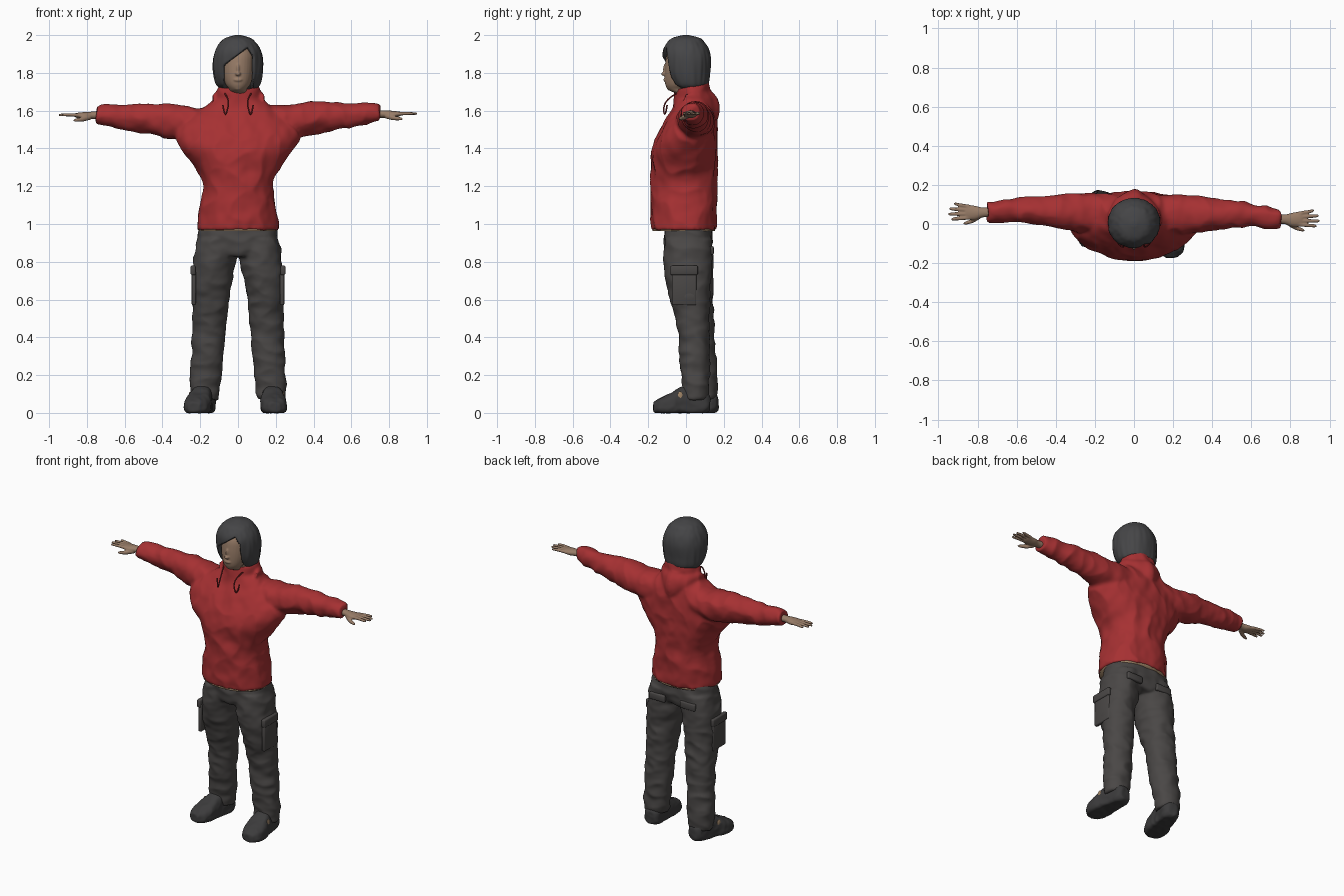
import bpy
import bmesh
import math
from mathutils import Matrix, Vector, noise

if "Cube" in bpy.data.objects:
    bpy.data.objects.remove(bpy.data.objects["Cube"])


def material(name, r, g, b):
    mat = bpy.data.materials.new(name)
    mat.use_nodes = True
    mat.diffuse_color = (r, g, b, 1)
    bsdf = mat.node_tree.nodes["Principled BSDF"]
    bsdf.inputs["Base Color"].default_value = (r, g, b, 1)
    bsdf.inputs["Roughness"].default_value = .8
    return mat


RED = material("jacket red", .38, .03, .032)
DARK_RED = material("seam dark red", .2, .02, .022)
GREY = material("trouser grey", .068, .063, .061)
HAIR = material("hair charcoal", .06, .06, .063)
SKIN = material("skin", .31, .2, .135)
SHADE = material("lip and eye brown", .2, .12, .08)
SHOE = material("shoe black", .045, .044, .045)
TAN = material("lining tan", .36, .24, .14)


def spline(rows, steps):
    """Catmull-Rom interpolation of cross-section rows."""
    out = []
    for i in range(len(rows) - 1):
        p0, p1 = rows[max(i - 1, 0)], rows[i]
        p2, p3 = rows[i + 1], rows[min(i + 2, len(rows) - 1)]
        for k in range(steps):
            t = k / steps
            out.append([b + t * ((c - a) + t * (2 * a - 5 * b + 4 * c - d
                        + t * (3 * b - a - 3 * c + d))) / 2
                        for a, b, c, d in zip(p0, p1, p2, p3)])
    return out + [list(rows[-1])]


def loft(bm, axis, rows, seg=32, power=2, steps=4):
    """Closed skin over rows (position, centre, centre, half size, half size)."""
    rings, verts = [], []
    for t, u, v, a, b in spline(rows, steps):
        ring = []
        for k in range(seg):
            ang = math.tau * k / seg
            c, s = math.cos(ang), math.sin(ang)
            p = u + a * math.copysign(abs(c) ** (2 / power), c)
            q = v + b * math.copysign(abs(s) ** (2 / power), s)
            co = {"x": (t, p, q), "y": (p, t, q), "z": (p, q, t)}[axis]
            ring.append(bm.verts.new(co))
        rings.append(ring)
        verts += ring
    for lo, hi in zip(rings, rings[1:]):
        for k in range(seg):
            j = (k + 1) % seg
            bm.faces.new((lo[k], lo[j], hi[j], hi[k]))
    bm.faces.new(rings[0])
    bm.faces.new(rings[-1])
    return verts


def ball(bm, loc, size):
    m = Matrix.Translation(loc) @ Matrix.Diagonal((*size, 1))
    bmesh.ops.create_uvsphere(bm, u_segments=20, v_segments=12, radius=1, matrix=m)


def finish(name, bm, mats, voxel=0, fold=None, paint=None):
    """Make the object; optionally fuse it, add cloth folds and paint faces."""
    bmesh.ops.recalc_face_normals(bm, faces=bm.faces)
    mesh = bpy.data.meshes.new(name)
    bm.to_mesh(mesh)
    bm.free()
    obj = bpy.data.objects.new(name, mesh)
    bpy.context.collection.objects.link(obj)
    if voxel:
        mod = obj.modifiers.new("fuse", "REMESH")
        mod.mode, mod.voxel_size = "VOXEL", voxel
        graph = bpy.context.evaluated_depsgraph_get()
        obj.data = bpy.data.meshes.new_from_object(obj.evaluated_get(graph))
        obj.modifiers.clear()
    bm = bmesh.new()
    bm.from_mesh(obj.data)
    if voxel:
        for _ in range(3):
            bmesh.ops.smooth_vert(bm, verts=bm.verts, factor=.5,
                                  use_axis_x=True, use_axis_y=True, use_axis_z=True)
    bm.normal_update()
    if fold:
        moves = [(v, v.normal * fold(v.co)) for v in bm.verts]
        for v, d in moves:
            v.co += d
        bm.normal_update()
    for f in bm.faces:
        f.smooth = True
        f.material_index = paint(f.calc_center_median(), f.normal) if paint else 0
    bm.to_mesh(obj.data)
    bm.free()
    obj.data.materials.clear()
    for m in mats:
        obj.data.materials.append(m)
    return obj


def cloth(amount, fx, fy, fz):
    """Ridged noise that reads as creases."""
    def fold(co):
        p = Vector((co.x * fx, co.y * fy, co.z * fz))
        ridge = .5 - 2 * abs(noise.noise(p))
        return amount * (ridge + .5 * noise.noise(p * 2.3))
    return fold


def box(name, loc, size, turn, mat):
    bm = bmesh.new()
    m = Matrix.Translation(loc) @ Matrix.Rotation(turn, 4, "Z") @ Matrix.Diagonal((*size, 1))
    bmesh.ops.create_cube(bm, size=1, matrix=m)
    bmesh.ops.bevel(bm, geom=bm.edges[:], offset=.007, segments=2, affect="EDGES", profile=.5)
    return finish(name, bm, [mat])


# Jacket: body, collar, folded hood and both sleeves fused together
bm = bmesh.new()
loft(bm, "z", [(.97, 0, -.012, .215, .172), (1.08, 0, -.012, .205, .175),
               (1.2, 0, -.012, .185, .175), (1.3, 0, -.01, .225, .175),
               (1.4, 0, -.007, .3, .172), (1.48, 0, .01, .33, .155),
               (1.55, 0, .025, .28, .135), (1.61, 0, .035, .2, .11),
               (1.66, 0, .03, .12, .09)], 48, 2.2)
collar = loft(bm, "z", [(1.6, 0, .03, .13, .1), (1.67, 0, .03, .118, .095),
                        (1.73, 0, .03, .105, .088), (1.74, 0, .03, .09, .075),
                        (1.69, 0, .03, .08, .065)], 40)
for v in collar:
    v.co.z += (v.co.y - .03) * .3
loft(bm, "x", [(-.135, .01, 1.66, .02, .03), (-.1, .07, 1.64, .045, .055),
               (0, .12, 1.615, .065, .085), (.1, .07, 1.64, .045, .055),
               (.135, .01, 1.66, .02, .03)], 24)
for side in (1, -1):
    back, drop = (0, 0) if side > 0 else (.05, .01)
    arm = [(.1, .05, 1.53, .1, .1), (.25, .05, 1.54, .1, .095),
           (.36, .05, 1.553, .09, .092), (.46, .05, 1.565, .072, .08),
           (.56, .048, 1.572, .065, .07), (.66, .038, 1.583, .058, .06),
           (.72, .03, 1.588, .054, .053), (.75, .027, 1.588, .05, .046)]
    loft(bm, "x", [(side * x, y + back * (x - .1), z - drop, a, b)
                   for x, y, z, a, b in arm], 32)


def jacket_paint(c, n):
    zip_line = abs(c.x) < .006 and c.z < 1.7
    pocket = abs(abs(c.x) - .145) < .006 and 1.04 < c.z < 1.22
    return int(n.y < -.3 and (zip_line or pocket))


finish("jacket", bm, [RED, DARK_RED], .009, cloth(.009, 9, 7, 7), jacket_paint)

# Lining strip showing under the hem
bm = bmesh.new()
loft(bm, "z", [(.962, 0, -.012, .208, .165), (.985, 0, -.012, .208, .165)], 48, 2.2)
finish("jacket_lining", bm, [TAN])

# Hood cords hanging in loops
for side, name in ((1, "left"), (-1, "right")):
    curve = bpy.data.curves.new(name + "_hood_cord", "CURVE")
    curve.dimensions, curve.bevel_depth = "3D", .004
    path = [(.07, -.05, 1.69), (.045, -.11, 1.66), (.055, -.125, 1.6),
            (.07, -.11, 1.56), (.08, -.1, 1.63)]
    line = curve.splines.new("NURBS")
    line.points.add(len(path) - 1)
    line.use_endpoint_u = True
    for point, (x, y, z) in zip(line.points, path):
        point.co = (side * x, y, z, 1)
    curve.materials.append(DARK_RED)
    bpy.context.collection.objects.link(bpy.data.objects.new(curve.name, curve))

# Trousers: hips and two legs, the right one set further back
bm = bmesh.new()
loft(bm, "z", [(.83, 0, .01, .17, .11), (.87, 0, .012, .215, .125),
               (.93, 0, .012, .212, .128), (1, 0, .01, .2, .125)], 40, 2.4)
leg = [(.92, .11, .012, .105, .125), (.8, .125, .01, .112, .127),
       (.7, .138, .012, .105, .118), (.6, .145, .022, .098, .105),
       (.5, .15, .035, .09, .09), (.4, .157, .04, .087, .082),
       (.3, .163, .045, .085, .08), (.2, .172, .05, .084, .074),
       (.12, .175, .05, .08, .07), (.07, .176, .05, .07, .064)]
for side in (1, -1):
    lag = 0 if side > 0 else .055
    loft(bm, "z", [(z, side * x, y + lag * (.92 - z), a, b)
                   for z, x, y, a, b in leg], 32, 2.2)
finish("trousers", bm, [GREY], .009, cloth(.008, 7, 7, 11))

for side, name in ((1, "left"), (-1, "right")):
    lag = 0 if side > 0 else .012
    # Cargo pockets with flaps, and seat pocket flaps
    box(name + "_cargo_pocket", (side * .234, lag - .01, .66), (.022, .13, .18), 0, GREY)
    box(name + "_cargo_flap", (side * .238, lag - .01, .755), (.026, .145, .05), 0, GREY)
    box(name + "_seat_flap", (side * .11, .136, .86), (.11, .022, .045), 0, GREY)

    # Shoe
    bm = bmesh.new()
    loft(bm, "y", [(.147, 0, .05, .03, .04), (.12, 0, .055, .052, .06),
                   (.05, 0, .06, .055, .085), (0, 0, .06, .06, .08),
                   (-.06, 0, .045, .07, .06), (-.12, 0, .035, .06, .042),
                   (-.152, 0, .03, .03, .026)], 28, 2.6)
    place = Matrix.Translation((side * .183, -.02, 0)) if side > 0 else \
        Matrix.Translation((side * .197, .025, 0))
    turn = Matrix.Rotation(.08 if side > 0 else -.25, 4, "Z")
    for v in bm.verts:
        # Sole welt flares outward below the upper
        v.co.z = max(v.co.z, 0)
        v.co.x *= 1.06 if v.co.z < .03 else 1
    bm.transform(place @ turn)
    finish(name + "_shoe", bm, [SHOE], .006, cloth(.003, 16, 16, 16))
    bm = bmesh.new()
    ball(bm, (.056, -.015, .09), (.005, .014, .022))
    bm.transform(place @ turn @ Matrix.Scale(side, 4, (1, 0, 0)))
    finish(name + "_shoe_patch", bm, [TAN])

    # Hand: palm, four fingers and thumb
    bm = bmesh.new()
    palm = [(.7, .027, 1.583, .026, .022), (.77, .024, 1.582, .025, .02),
            (.81, .022, 1.58, .036, .02), (.85, .025, 1.582, .038, .014),
            (.862, .026, 1.583, .034, .01)]
    loft(bm, "x", palm, 20)
    for i, tip in enumerate((.935, .95, .945, .922)):
        y = -.003 + i * .019
        loft(bm, "x", [(.84, y, 1.583, .01, .01), (.89, y + (i - 1) * .004, 1.585, .0095, .009),
                       (tip - .008, y + (i - 1) * .007, 1.584, .008, .007),
                       (tip, y + (i - 1) * .008, 1.584, .003, .003)], 10)
    loft(bm, "x", [(.78, .01, 1.572, .014, .014), (.82, -.016, 1.562, .012, .013),
                   (.86, -.03, 1.557, .009, .009), (.872, -.033, 1.556, .003, .003)], 10)
    bm.transform(Matrix.Translation((0, 0, 0) if side > 0 else (0, .035, -.007))
                 @ Matrix.Scale(side, 4, (1, 0, 0)))
    finish(name + "_hand", bm, [SKIN], .004)

# Head and neck with nose, lips and chin
bm = bmesh.new()
loft(bm, "z", [(1.6, 0, .02, .055, .055), (1.68, 0, .01, .052, .055),
               (1.71, 0, -.04, .045, .053), (1.74, 0, -.03, .066, .08),
               (1.79, 0, -.025, .08, .088), (1.85, 0, -.01, .088, .1),
               (1.9, 0, 0, .088, .1), (1.95, 0, 0, .06, .07)], 32)
ball(bm, (0, -.112, 1.795), (.015, .02, .012))
ball(bm, (0, -.108, 1.82), (.009, .014, .03))
ball(bm, (0, -.108, 1.763), (.024, .012, .01))
ball(bm, (0, -.085, 1.722), (.024, .018, .016))


def face_paint(c, n):
    lips = (c.x / .024) ** 2 + ((c.z - 1.763) / .006) ** 2 < 1
    eyes = ((abs(c.x) - .037) / .017) ** 2 + ((c.z - 1.838) / .006) ** 2 < 1
    return int(n.y < -.2 and (lips or eyes))


finish("head", bm, [SKIN, SHADE], .004, None, face_paint)

# Bobbed hair with an off-centre parting; the face opening is pressed inward
bm = bmesh.new()
hair = loft(bm, "z", [(1.715, .005, .025, .092, .06), (1.74, 0, .02, .118, .1),
                      (1.8, 0, .01, .131, .118), (1.87, 0, .005, .132, .127),
                      (1.92, 0, 0, .12, .122), (1.96, 0, 0, .096, .1),
                      (1.985, 0, 0, .066, .072), (2, 0, 0, .015, .015)], 112, 2.1, 8)
for v in hair:
    x, y, z = v.co
    drop = max(1.935 - z, 0)
    fringe = max(.05 - 1.3 * drop, -.075)
    right_edge = min(.052 + .6 * drop, .08)
    inside = min(x - fringe, right_edge - x, drop)
    if y < 0 and inside > 0:
        v.co.y += .085 * min(inside / .012, 1)
    else:
        strand = noise.noise(Vector((x * 45, y * 45, z * 5)))
        v.co.x += x * .03 * strand
        v.co.y += y * .03 * strand
finish("hair", bm, [HAIR])
